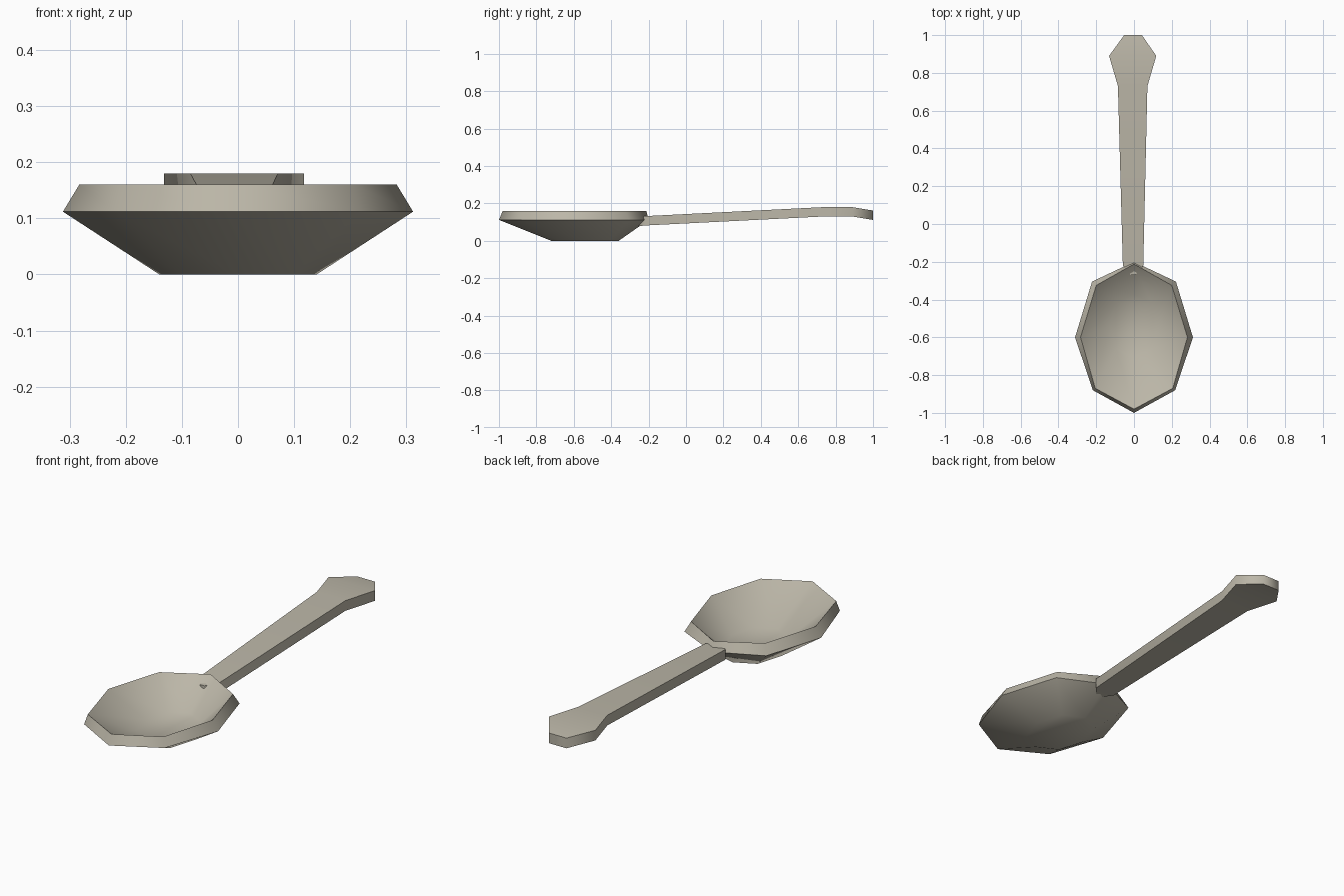
import bpy, bmesh, math

if "Cube" in bpy.data.objects:
    bpy.data.objects.remove(bpy.data.objects["Cube"])

metal = bpy.data.materials.new("warm_grey_metal")
metal.diffuse_color = (0.50, 0.47, 0.39, 1)
metal.use_nodes = True
metal.node_tree.nodes["Principled BSDF"].inputs["Base Color"].default_value = metal.diffuse_color


def finish(name, bm):
    bmesh.ops.recalc_face_normals(bm, faces=bm.faces)
    mesh = bpy.data.meshes.new(name)
    bm.to_mesh(mesh)
    bm.free()
    mesh.materials.append(metal)
    obj = bpy.data.objects.new(name, mesh)
    bpy.context.collection.objects.link(obj)
    bpy.ops.object.select_all(action='DESELECT')
    obj.select_set(True)
    bpy.context.view_layer.objects.active = obj
    bpy.ops.object.shade_smooth_by_angle(angle=math.radians(60))
    return obj


def loft(bm, rings):
    """Bridge equal rings of points and cap both ends."""
    loops = [[bm.verts.new(p) for p in ring] for ring in rings]
    for a, b in zip(loops, loops[1:]):
        for i in range(len(a)):
            j = (i + 1) % len(a)
            bm.faces.new((a[i], a[j], b[j], b[i]))
    bm.faces.new(loops[0])
    bm.faces.new(loops[-1])


def bowl_ring(back, back_pt, mid, front_pt, front, z):
    """Eight-sided ring mirrored about x = 0."""
    right = [back_pt, mid, front_pt]
    pts = [(0, back)] + right + [(0, front)] + [(-x, y) for x, y in reversed(right)]
    return [(x, y, z) for x, y in pts]


# Bowl: underside, widest edge, rim, then the hollow
bm = bmesh.new()
loft(bm, [
    bowl_ring(-0.36, (0.10, -0.41), (0.14, -0.54), (0.10, -0.67), -0.72, 0.0),
    bowl_ring(-0.20, (0.222, -0.305), (0.312, -0.60), (0.218, -0.88), -1.0, 0.112),
    bowl_ring(-0.212, (0.20, -0.325), (0.283, -0.60), (0.205, -0.87), -0.98, 0.16),
    bowl_ring(-0.37, (0.095, -0.42), (0.13, -0.54), (0.095, -0.66), -0.71, 0.03),
])
finish("bowl", bm)

# Handle: cross-sections (y, centre x, half width, top z)
sections = [(-0.27, -0.005, 0.012, 0.127), (-0.22, -0.005, 0.054, 0.132),
            (0.73, -0.007, 0.078, 0.18), (0.89, -0.007, 0.125, 0.18),
            (1.0, -0.005, 0.047, 0.162)]
bm = bmesh.new()
loft(bm, [[(c - w, y, z - 0.05), (c + w, y, z - 0.05), (c + w, y, z), (c - w, y, z)]
          for y, c, w, z in sections])
finish("handle", bm)
